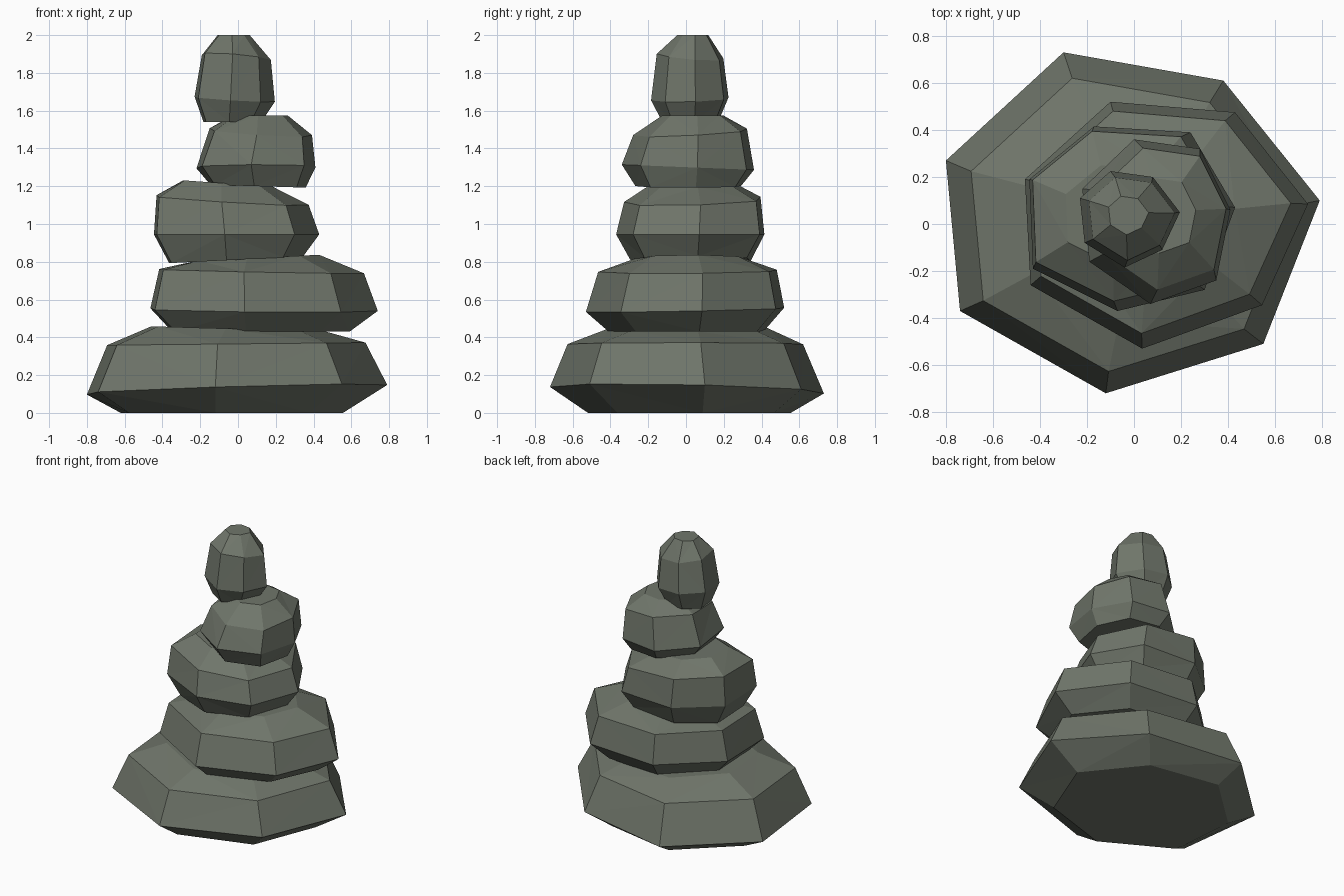
import bpy, bmesh

if "Cube" in bpy.data.objects:
    bpy.data.objects.remove(bpy.data.objects["Cube"])


def stone(name, outline, rings):
    """Loft seven-sided rings: each is (scale, shift x, shift y, height, slope x, slope y)."""
    n = len(outline)
    cx = sum(p[0] for p in outline) / n
    cy = sum(p[1] for p in outline) / n
    bm = bmesh.new()
    loops = []
    for s, dx, dy, z, sx, sy in rings:
        loop = []
        for x, y in outline:
            px, py = (x - cx) * s, (y - cy) * s
            loop.append(bm.verts.new((cx + px + dx, cy + py + dy, z + sx * px + sy * py)))
        loops.append(loop)
    for a, b in zip(loops, loops[1:]):
        for i in range(n):
            j = (i + 1) % n
            bm.faces.new((a[i], a[j], b[j], b[i]))
    bm.faces.new(loops[0])
    bm.faces.new(loops[-1])
    # Flat facets with triangulated warped sides
    bmesh.ops.triangulate(bm, faces=[f for f in bm.faces if len(f.verts) == 4])
    bmesh.ops.recalc_face_normals(bm, faces=bm.faces)
    mesh = bpy.data.meshes.new(name)
    bm.to_mesh(mesh)
    bm.free()
    mesh.materials.append(mat)
    bpy.context.collection.objects.link(bpy.data.objects.new(name, mesh))


mat = bpy.data.materials.new("mossy_stone")
mat.diffuse_color = (0.16, 0.18, 0.145, 1)
mat.use_nodes = True
mat.node_tree.nodes["Principled BSDF"].inputs["Base Color"].default_value = mat.diffuse_color

# Wide base stone
stone("base_stone",
      [(-.30, .73), (.38, .61), (.79, .10), (.55, -.51), (-.12, -.72), (-.74, -.37), (-.80, .27)],
      [(.74, -.02, .01, 0, 0, 0), (1, 0, 0, .125, .03, -.02),
       (.86, 0, -.01, .365, .01, 0), (.58, .02, 0, .445, -.03, 0)])

# Second stone, reaching out to the right
stone("second_stone",
      [(-.10, .52), (.43, .475), (.74, .085), (.545, -.345), (.035, -.53), (-.44, -.26), (-.464, .19)],
      [(.78, -.01, 0, .43, 0, 0), (1, 0, 0, .545, -.01, .02),
       (.9, -.01, .01, .75, -.02, .01), (.54, -.02, .01, .82, .05, 0)])

# Middle stone, higher on the left
stone("middle_stone",
      [(-.17, .415), (.24, .39), (.43, .07), (.30, -.28), (-.07, -.37), (-.43, -.19), (-.445, .19)],
      [(.81, 0, 0, .81, .05, 0), (1, 0, 0, .945, 0, 0),
       (.92, -.02, .01, 1.125, -.06, .03), (.54, -.04, .01, 1.215, -.07, 0)])

# Fourth stone, shifted right
stone("fourth_stone",
      [(0, .36), (.28, .32), (.41, .06), (.35, -.24), (.07, -.34), (-.19, -.16), (-.22, .15)],
      [(.8, .01, 0, 1.2, -.03, 0), (1, 0, 0, 1.30, 0, -.04),
       (.86, .025, .01, 1.485, -.06, .05), (.46, .02, .02, 1.575, 0, 0)])

# Tall cap stone
stone("cap_stone",
      [(-.10, .225), (.08, .20), (.195, .05), (.12, -.11), (-.04, -.185), (-.21, -.08), (-.23, .11)],
      [(.72, -.01, 0, 1.54, 0, 0), (1, 0, 0, 1.66, -.06, .03),
       (.86, .01, 0, 1.885, -.08, -.08), (.40, 0, .01, 2.0, 0, 0)])
